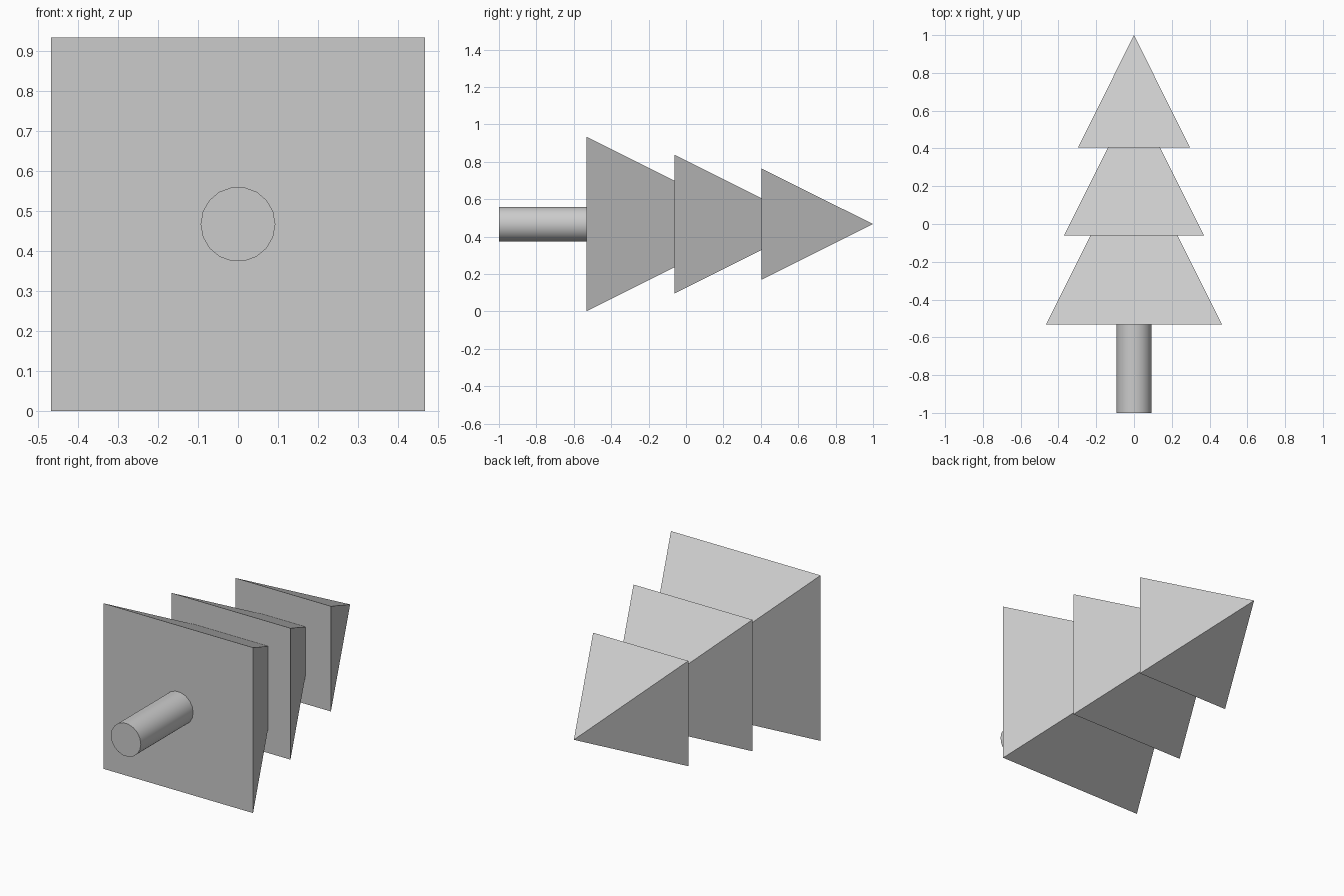
import bpy, bmesh
from math import cos, sin, pi, sqrt

if "Cube" in bpy.data.objects:
    bpy.data.objects.remove(bpy.data.objects["Cube"])

Z = 0.467  # height of the tree's axis, which runs along y


def ring(bm, sides, radius, y, start):
    angles = [start + 2 * pi * i / sides for i in range(sides)]
    return [bm.verts.new((radius * cos(a), y, Z + radius * sin(a))) for a in angles]


def finish(bm, name):
    bmesh.ops.recalc_face_normals(bm, faces=bm.faces)
    mesh = bpy.data.meshes.new(name)
    bm.to_mesh(mesh)
    bm.free()
    obj = bpy.data.objects.new(name, mesh)
    bpy.context.collection.objects.link(obj)
    return obj


def pyramid(name, half, y0, y1):
    bm = bmesh.new()
    base = ring(bm, 4, half * sqrt(2), y0, pi / 4)
    tip = bm.verts.new((0, y1, Z))
    bm.faces.new(base)
    for i in range(4):
        bm.faces.new((base[i], base[(i + 1) % 4], tip))
    return finish(bm, name)


def cylinder(name, sides, radius, y0, y1):
    bm = bmesh.new()
    a, b = ring(bm, sides, radius, y0, 0), ring(bm, sides, radius, y1, 0)
    bm.faces.new(a)
    bm.faces.new(b)
    for i in range(sides):
        j = (i + 1) % sides
        bm.faces.new((a[i], a[j], b[j], b[i]))
    return finish(bm, name)


# Three square foliage tiers, each as long as it is wide or nearly so
pyramid("lower_branches", 0.467, -0.533, 0.401)
pyramid("middle_branches", 0.371, -0.062, 0.680)
pyramid("upper_branches", 0.297, 0.404, 1.0)

# Round trunk, smooth around its side
trunk = cylinder("trunk", 18, 0.0934, -1.0, -0.533)
bpy.context.view_layer.objects.active = trunk
trunk.select_set(True)
bpy.ops.object.shade_smooth_by_angle()
